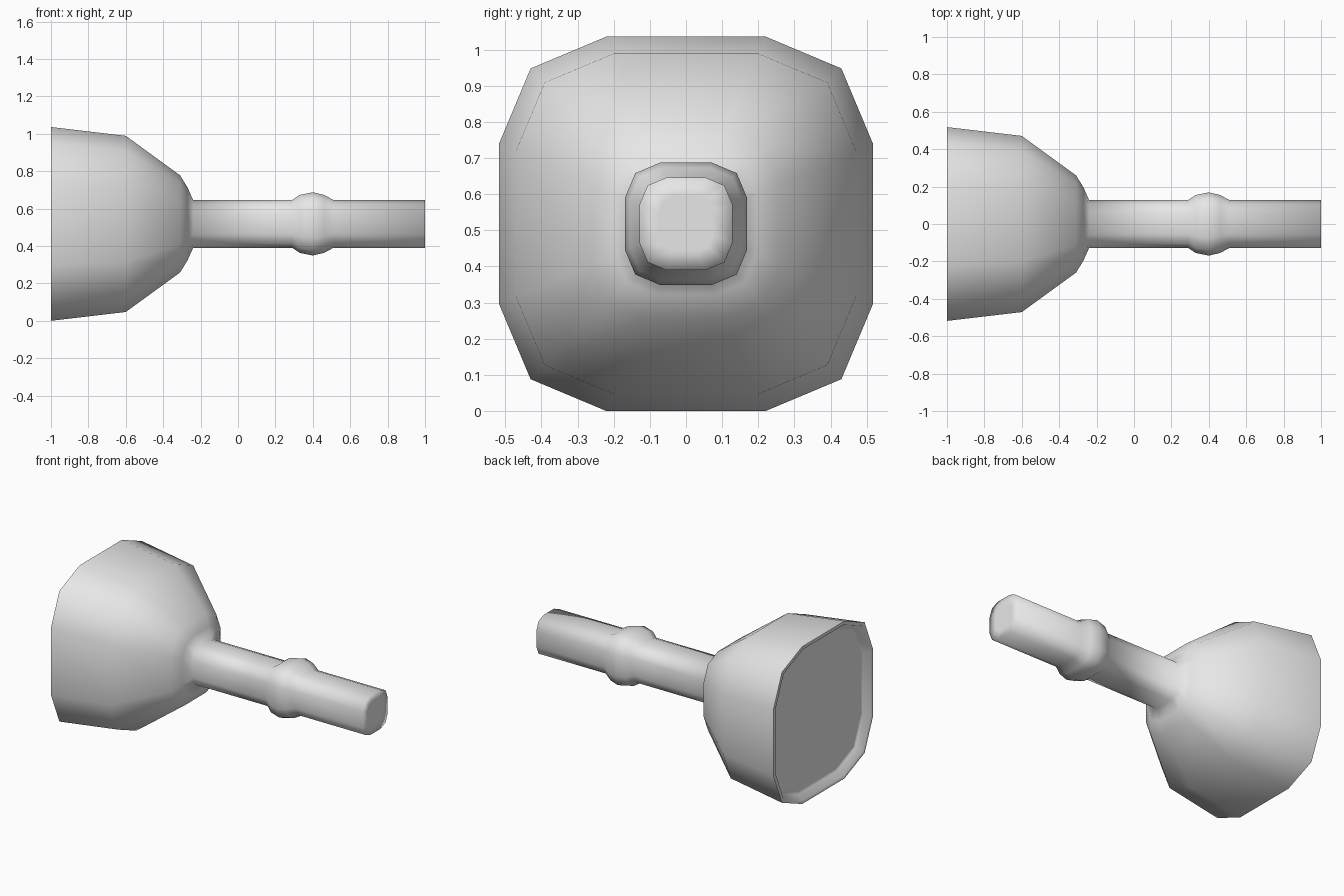
import bpy, bmesh

cube = bpy.data.objects.get("Cube")
if cube:
    bpy.data.objects.remove(cube, do_unlink=True)

CENTRE_Z = 0.518

grey = bpy.data.materials.new("plain grey")
grey.use_nodes = True
grey.diffuse_color = (0.8, 0.8, 0.8, 1)
grey.node_tree.nodes["Principled BSDF"].inputs["Base Color"].default_value = grey.diffuse_color


def ring_points(x, r):
    """Rounded square of twelve points, facing along x."""
    a, c = r * 0.425, r * 0.83
    pts = []
    for i in range(4):
        for u, v in ((r, a), (c, c), (a, r)):
            for _ in range(i):
                u, v = -v, u
            pts.append((x, u, CENTRE_Z + v))
    return pts


def loft(name, profile, sharp_rings):
    """Skin a list of (x, half width) rings and close both ends."""
    bm = bmesh.new()
    rings = [[bm.verts.new(p) for p in ring_points(x, r)] for x, r in profile]
    for a, b in zip(rings, rings[1:]):
        for i in range(len(a)):
            j = (i + 1) % len(a)
            bm.faces.new((a[i], a[j], b[j], b[i]))
    bm.faces.new(rings[0])
    bm.faces.new(rings[-1])
    bmesh.ops.recalc_face_normals(bm, faces=bm.faces)
    for f in bm.faces:
        f.smooth = True
    for k in sharp_rings:
        for i, v in enumerate(rings[k]):
            bm.edges.get((v, rings[k][i - 1])).smooth = False
    mesh = bpy.data.meshes.new(name)
    bm.to_mesh(mesh)
    bm.free()
    mesh.materials.append(grey)
    obj = bpy.data.objects.new(name, mesh)
    bpy.context.collection.objects.link(obj)


# Recessed end face, thin lip, flared head, neck, shaft with collar, flat tip
loft("flared_head_and_shaft", [
    (-0.955, 0.45), (-0.955, 0.475), (-1.0, 0.497), (-1.0, 0.518),
    (-0.6, 0.471), (-0.31, 0.26), (-0.27, 0.195), (-0.24, 0.128),
    (0.29, 0.128), (0.33, 0.155), (0.40, 0.169), (0.46, 0.155), (0.51, 0.128),
    (1.0, 0.128), (1.0, 0.075),
], sharp_rings=[3])
